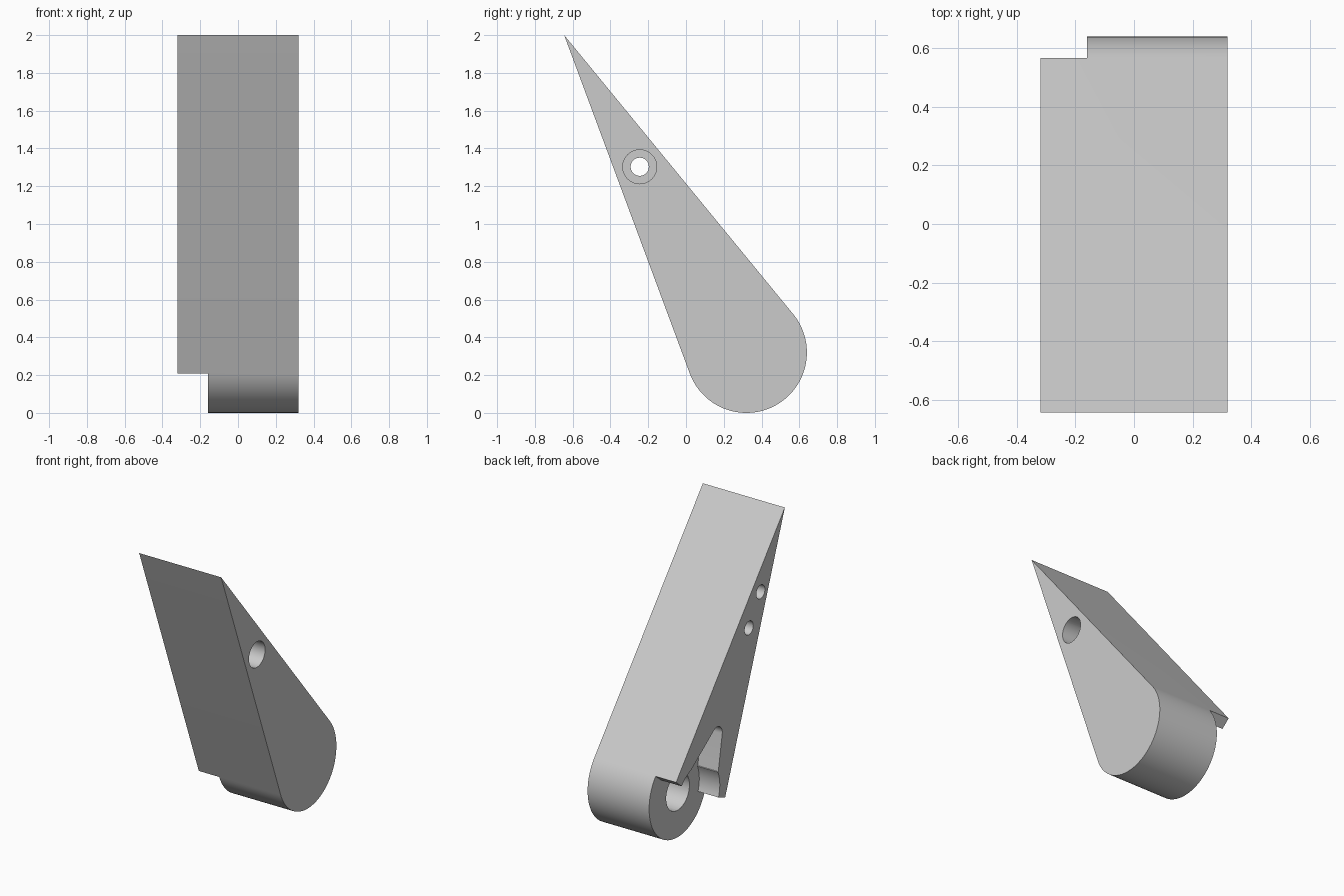
import bpy
import bmesh
from math import asin, atan2, cos, sin, pi, hypot, radians

if "Cube" in bpy.data.objects:
    bpy.data.objects.remove(bpy.data.objects["Cube"])

HALF = 0.32               # half width of the block, and radius of its round end
STEP = -0.16              # depth of the recessed face on the spring side
HUB = (0.32, 0.32)        # pivot centre in y, z
TIP = (-0.645, 2.0)       # sharp end in y, z

grey = bpy.data.materials.new("light_grey")
grey.use_nodes = True
grey.diffuse_color = (0.6, 0.6, 0.6, 1)
grey.node_tree.nodes["Principled BSDF"].inputs["Base Color"].default_value = (0.6, 0.6, 0.6, 1)


def arc(centre, radius, start, end, steps):
    return [(centre[0] + radius * cos(start + (end - start) * i / steps),
             centre[1] + radius * sin(start + (end - start) * i / steps))
            for i in range(steps + 1)]


def prism(name, outline, x0, x1):
    """Extrude a y, z outline from x0 to x1."""
    bm = bmesh.new()
    face = bm.faces.new([bm.verts.new((x0, y, z)) for y, z in outline])
    top = bmesh.ops.extrude_face_region(bm, geom=[face])["geom"]
    bmesh.ops.translate(bm, vec=(x1 - x0, 0, 0),
                        verts=[g for g in top if isinstance(g, bmesh.types.BMVert)])
    bmesh.ops.recalc_face_normals(bm, faces=bm.faces)
    mesh = bpy.data.meshes.new(name)
    bm.to_mesh(mesh)
    bm.free()
    obj = bpy.data.objects.new(name, mesh)
    bpy.context.collection.objects.link(obj)
    mesh.materials.append(grey)
    return obj


def cut(name, outline, x0, x1):
    """Remove a prism from the body."""
    cutter = prism(name, outline, x0, x1)
    mod = body.modifiers.new(name, "BOOLEAN")
    mod.operation = "DIFFERENCE"
    mod.solver = "EXACT"
    mod.object = cutter
    bpy.context.view_layer.objects.active = body
    bpy.ops.object.modifier_apply(modifier=mod.name)
    bpy.data.objects.remove(cutter)


def drill(name, centre, radius, x0, x1):
    cut(name, arc(centre, radius, 0, 2 * pi, 48)[:-1], x0, x1)


# Teardrop body: round end with two tangent sides meeting at the tip
dy, dz = TIP[0] - HUB[0], TIP[1] - HUB[1]
axis = atan2(dz, dy)
spread = pi / 2 - asin(HALF / hypot(dy, dz))
first, last = axis + spread, axis - spread + 2 * pi
body = prism("clip_arm", [TIP] + arc(HUB, HALF, first, last, 64), -HALF, HALF)

# Recess around the hub, bounded by radial lines at the tangent points
OUT = -HALF - 0.1
cut("hub_recess", [HUB] + arc(HUB, 0.6, first, last, 32), OUT, STEP)
drill("spring_recess", HUB, 0.24, OUT, STEP)

# Slot with a rounded end for the spring leg
cut("leg_slot", [HUB, (0.097, 0.42), (0.053, 0.67)]
    + arc((0.112, 0.68), 0.06, pi, radians(50), 16) + [(0.49, 0.48)], OUT, STEP)

# Pivot bore, blind pin hole and counterbored through hole
drill("pivot_bore", HUB, 0.13, OUT, 0.2)
drill("pin_hole", (-0.375, 1.508), 0.048, OUT, 0.0)
drill("through_hole", (-0.245, 1.303), 0.048, OUT, HALF + 0.1)
drill("counterbore", (-0.245, 1.303), 0.09, 0.0, HALF + 0.1)

bpy.ops.object.select_all(action="DESELECT")
body.select_set(True)
bpy.context.view_layer.objects.active = body
bpy.ops.object.shade_smooth_by_angle(angle=radians(25))
